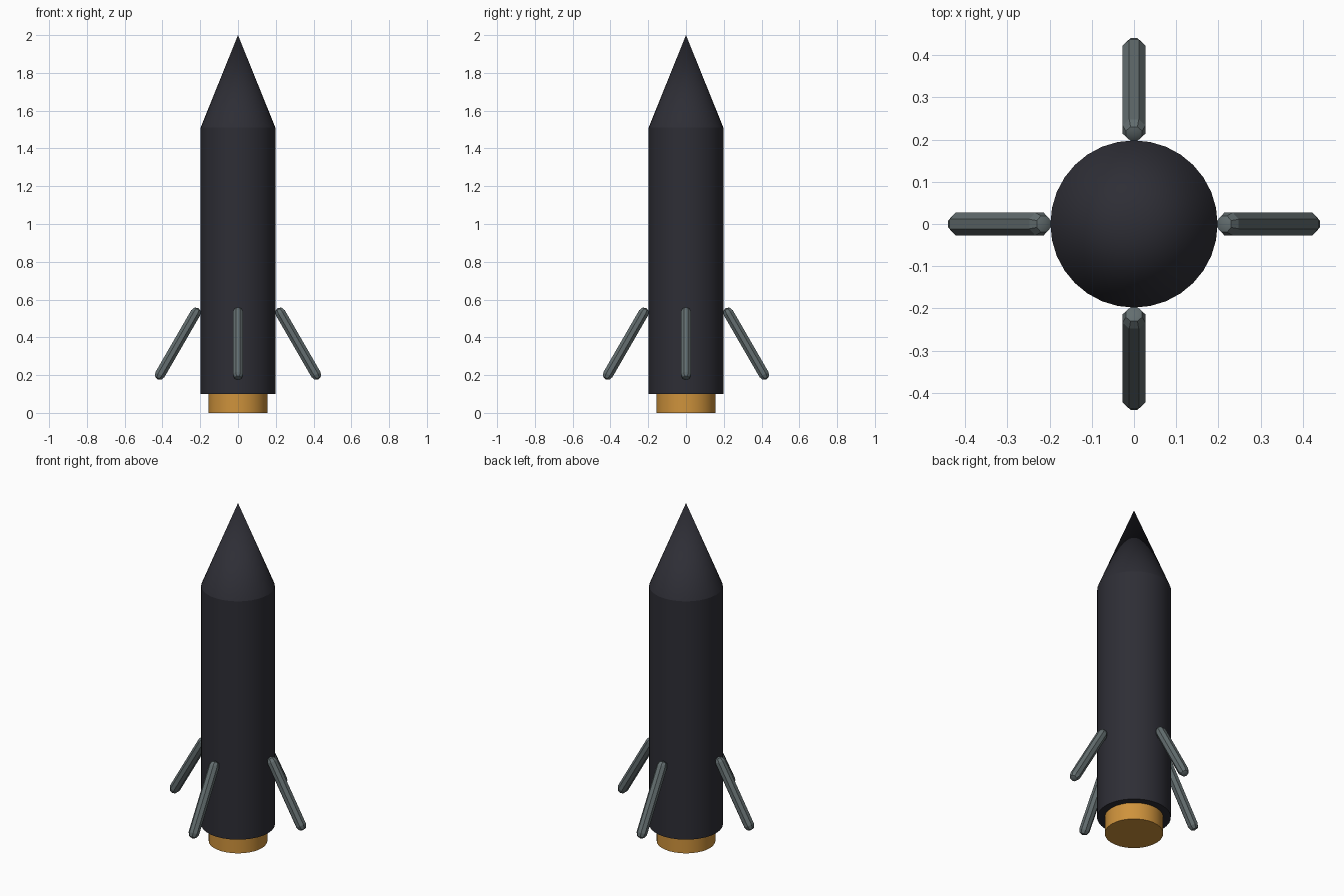
import bpy, math
from mathutils import Vector, Matrix

if "Cube" in bpy.data.objects:
    bpy.data.objects.remove(bpy.data.objects["Cube"])


def material(name, rgb):
    m = bpy.data.materials.new(name)
    m.diffuse_color = (*rgb, 1)
    m.use_nodes = True
    m.node_tree.nodes["Principled BSDF"].inputs["Base Color"].default_value = m.diffuse_color
    return m


DARK = material("dark hull", (0.027, 0.027, 0.036))
GREY = material("steel grey", (0.125, 0.155, 0.16))
ORANGE = material("burnt orange", (0.62, 0.29, 0.045))


def lathe(name, profile, sides, mat, matrix=Matrix(), turn=0.0, angle=20):
    """Revolve (radius, height) points; zero radius makes a pole."""
    verts, faces, rings = [], [], []
    for r, z in profile:
        n = sides if r > 0 else 1
        rings.append(range(len(verts), len(verts) + n))
        for i in range(n):
            a = turn + math.tau * i / sides
            verts.append(matrix @ Vector((r * math.cos(a), r * math.sin(a), z)))
    for low, high in zip(rings, rings[1:]):
        for i in range(sides):
            j = (i + 1) % sides
            if len(low) == 1:
                faces.append((low[0], high[j], high[i]))
            elif len(high) == 1:
                faces.append((low[i], low[j], high[0]))
            else:
                faces.append((low[i], low[j], high[j], high[i]))
    if len(rings[0]) > 1:
        faces.append(tuple(reversed(rings[0])))
    if len(rings[-1]) > 1:
        faces.append(tuple(rings[-1]))
    mesh = bpy.data.meshes.new(name)
    mesh.from_pydata(verts, [], faces)
    mesh.materials.append(mat)
    obj = bpy.data.objects.new(name, mesh)
    bpy.context.collection.objects.link(obj)
    bpy.ops.object.select_all(action='DESELECT')
    obj.select_set(True)
    bpy.context.view_layer.objects.active = obj
    bpy.ops.object.shade_smooth_by_angle(angle=math.radians(angle))
    return obj


# Hull, nose and engine nozzle
lathe("hull", [(0.198, 0.10), (0.198, 1.51)], 32, DARK)
lathe("nose_cone", [(0.198, 1.51), (0, 2.0)], 32, DARK)
lathe("nozzle", [(0.157, 0), (0.157, 0.102)], 32, ORANGE)

# Four splayed landing legs: eight-sided rods with faceted round ends
R = 0.0295
top, foot = Vector((0.224, 0, 0.530)), Vector((0.413, 0, 0.203))
axis = top - foot
length = axis.length
cap = [(R * math.cos(math.radians(a)), R * math.sin(math.radians(a)))
       for a in (0, 45)]
profile = [(0, -0.0285), (cap[1][0], -cap[1][1]), (R, 0),
           (R, length), (cap[1][0], length + cap[1][1]), (0, length + 0.0285)]
tilt = Matrix.Rotation(math.atan2(axis.x, axis.z), 4, 'Y')
for i, side in enumerate(("right", "back", "left", "front")):
    place = (Matrix.Rotation(i * math.pi / 2, 4, 'Z')
             @ Matrix.Translation(foot) @ tilt)
    lathe("leg_" + side, profile, 8, GREY, place, math.pi / 8)
